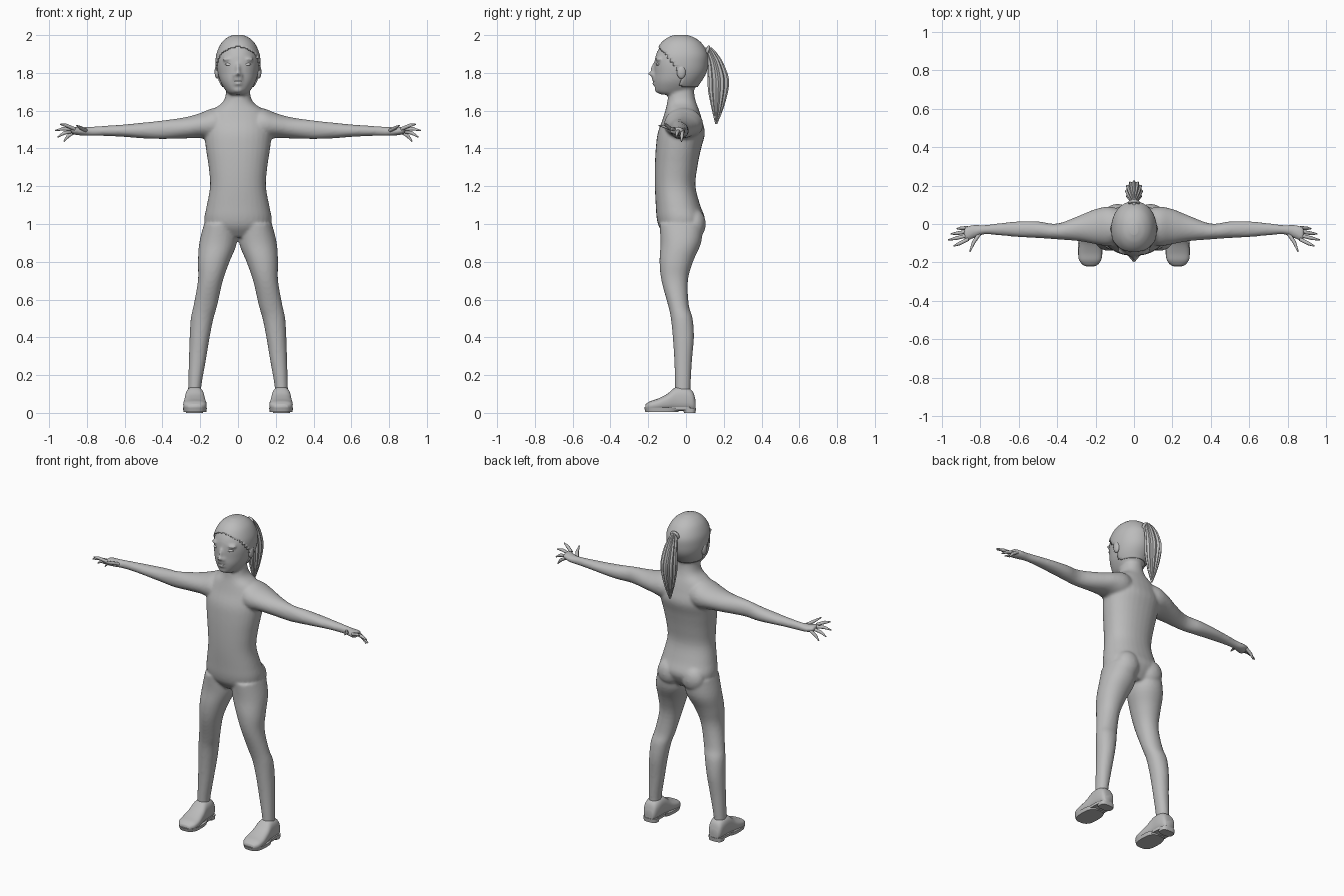
import bpy, bmesh, math
from mathutils import Vector

if "Cube" in bpy.data.objects:
    bpy.data.objects.remove(bpy.data.objects["Cube"])


def material(name, value):
    m = bpy.data.materials.new(name)
    m.diffuse_color = (value, value, value, 1)
    m.use_nodes = True
    m.node_tree.nodes["Principled BSDF"].inputs["Base Color"].default_value = m.diffuse_color
    return m


GREY = material("plain grey", 0.5)
PALE = material("pale eye grey", 0.85)


def finish(ob, mat=GREY, angle=60):
    ob.data.materials.clear()
    ob.data.materials.append(mat)
    bpy.ops.object.select_all(action='DESELECT')
    ob.select_set(True)
    bpy.context.view_layer.objects.active = ob
    bpy.ops.object.shade_smooth_by_angle(angle=math.radians(angle))
    return ob


def to_object(name, bm):
    bmesh.ops.recalc_face_normals(bm, faces=bm.faces)
    me = bpy.data.meshes.new(name)
    bm.to_mesh(me)
    bm.free()
    ob = bpy.data.objects.new(name, me)
    bpy.context.collection.objects.link(ob)
    return ob


def smooth_rows(rows, steps):
    """Catmull-Rom resampling of cross-section rows."""
    rows = [Vector(r) for r in rows]
    out = []
    for i in range(len(rows) - 1):
        a, b, c, d = rows[max(i - 1, 0)], rows[i], rows[i + 1], rows[min(i + 2, len(rows) - 1)]
        for k in range(steps):
            t = k / steps
            out.append(0.5 * (2 * b + (c - a) * t + (2 * a - 5 * b + 4 * c - d) * t * t
                              + (3 * b - a - 3 * c + d) * t ** 3))
    return out + [rows[-1]]


def loft(bm, axis, rows, sign=1, n=32, power=2.2, steps=4, ridges=0, depth=0):
    """Skin superellipse sections; a row is (position, u low, u high, v low, v high)."""
    rings = []
    for t, u0, u1, v0, v1 in smooth_rows(rows, steps):
        ring = []
        for i in range(n):
            a = 2 * math.pi * i / n
            c, s = math.cos(a), math.sin(a)
            f = 1 + depth * math.cos(ridges * a)
            u = (u0 + u1) / 2 + (u1 - u0) / 2 * f * math.copysign(abs(c) ** (2 / power), c)
            v = (v0 + v1) / 2 + (v1 - v0) / 2 * f * math.copysign(abs(s) ** (2 / power), s)
            x, y, z = {'x': (t, u, v), 'y': (u, t, v), 'z': (u, v, t)}[axis]
            ring.append(bm.verts.new((x * sign, y, z)))
        rings.append(ring)
    for r, q in zip(rings, rings[1:]):
        for i in range(n):
            bm.faces.new((r[i], r[(i + 1) % n], q[(i + 1) % n], q[i]))
    bm.faces.new(rings[0])
    bm.faces.new(rings[-1])


def ball(bm, loc, size):
    vs = bmesh.ops.create_uvsphere(bm, u_segments=20, v_segments=12, radius=1)['verts']
    for v in vs:
        v.co = Vector(loc) + Vector(v.co[i] * size[i] for i in range(3))


def tube(name, points, radius):
    """Rounded tapering finger along a few points."""
    cu = bpy.data.curves.new(name, 'CURVE')
    cu.dimensions = '3D'
    cu.bevel_depth = radius
    cu.bevel_resolution = 3
    cu.use_fill_caps = True
    sp = cu.splines.new('POLY')
    sp.points.add(len(points) - 1)
    for i, (p, co) in enumerate(zip(sp.points, points)):
        p.co = (*co, 1)
        p.radius = 0.35 if i == len(points) - 1 else 1
    ob = bpy.data.objects.new(name, cu)
    bpy.context.collection.objects.link(ob)
    bpy.ops.object.select_all(action='DESELECT')
    ob.select_set(True)
    bpy.context.view_layer.objects.active = ob
    bpy.ops.object.convert(target='MESH')
    return finish(bpy.context.object)


def sym(rows):
    return [(z, -w, w, f, b) for z, w, f, b in rows]


# Section tables
TORSO = sym([(.93, .10, -.10, .05), (.98, .165, -.14, .085), (1.03, .178, -.155, .10),
             (1.1, .165, -.16, .075), (1.2, .148, -.165, .05), (1.3, .155, -.165, .06),
             (1.4, .17, -.16, .08), (1.48, .178, -.15, .10), (1.55, .17, -.125, .085),
             (1.60, .14, -.11, .07), (1.64, .085, -.10, .055), (1.68, .066, -.095, .045),
             (1.74, .06, -.09, .04)])
HEAD = sym([(1.685, .04, -.13, -.02), (1.70, .06, -.157, .03), (1.75, .092, -.168, .07),
            (1.80, .107, -.168, .10), (1.85, .112, -.168, .11), (1.90, .107, -.158, .108),
            (1.95, .085, -.13, .08), (1.98, .055, -.095, .042), (1.995, .02, -.055, 0)])
LEG = [(1.0, .01, .18, -.14, .09), (.9, .006, .205, -.135, .08), (.8, .045, .212, -.14, .037),
       (.7, .08, .212, -.13, .01), (.57, .11, .235, -.095, .015), (.5, .13, .25, -.08, .035),
       (.4, .15, .256, -.07, .042), (.28, .17, .26, -.062, .032), (.14, .194, .264, -.058, .024),
       (.07, .194, .264, -.058, .024)]
ARM = [(.02, -.08, .06, 1.44, 1.60), (.12, -.115, .09, 1.44, 1.615), (.2, -.105, .078, 1.455, 1.587),
       (.28, -.09, .046, 1.453, 1.565), (.4, -.08, .002, 1.45, 1.548), (.5, -.073, .014, 1.453, 1.537),
       (.6, -.068, .014, 1.461, 1.527), (.7, -.059, .004, 1.466, 1.52), (.78, -.054, -.006, 1.466, 1.515),
       (.83, -.072, -.004, 1.468, 1.512), (.87, -.09, -.012, 1.474, 1.515), (.885, -.08, -.02, 1.485, 1.51)]

# Body, head and limbs fused into one smooth skin
bm = bmesh.new()
loft(bm, 'z', TORSO)
loft(bm, 'z', HEAD, power=2.1)
for s in (1, -1):
    loft(bm, 'z', LEG, s, power=2.1)
    loft(bm, 'x', ARM, s, power=2.0)
    ball(bm, (s * .085, .045, 1.0), (.075, .06, .08))       # buttock
    ball(bm, (s * .014, -.168, 1.787), (.013, .016, .011))  # nostril
    ball(bm, (s * .05, -.14, 1.872), (.035, .022, .01))     # brow
ball(bm, (0, -.165, 1.815), (.013, .022, .04))              # nose bridge
ball(bm, (0, -.18, 1.795), (.014, .022, .013))              # nose tip
ball(bm, (0, -.158, 1.765), (.032, .025, .009))             # upper lip
ball(bm, (0, -.156, 1.742), (.028, .025, .009))             # lower lip
ball(bm, (0, -.143, 1.712), (.03, .024, .02))               # chin
body = to_object("body", bm)
mod = body.modifiers.new("fuse", 'REMESH')
mod.mode = 'VOXEL'
mod.voxel_size = .008
mod = body.modifiers.new("soften", 'SMOOTH')
mod.factor = .5
mod.iterations = 6
bpy.context.view_layer.objects.active = body
for name in ("fuse", "soften"):
    bpy.ops.object.modifier_apply(modifier=name)
finish(body, angle=80)

# Hair cap: head shell cut along the hairline
bm = bmesh.new()
loft(bm, 'z', HEAD, n=48, power=2.1, steps=8)
bm.normal_update()


def below_hairline(p):
    return p.z < (1.80 + (-.03 - p.y) * 1.25 if p.y < -.03 else 1.73)


bmesh.ops.delete(bm, geom=[f for f in bm.faces if below_hairline(f.calc_center_median())], context='FACES')
hair = to_object("hair_cap", bm)
mod = hair.modifiers.new("thickness", 'SOLIDIFY')
mod.thickness = .007
mod.offset = 1
finish(hair)

# Ponytail with strand ridges, and its band
bm = bmesh.new()
loft(bm, 'z', [(1.935, -.012, .012, .10, .135), (1.90, -.024, .024, .105, .165),
               (1.85, -.036, .036, .115, .195), (1.77, -.043, .043, .118, .222),
               (1.70, -.04, .04, .122, .218), (1.61, -.025, .025, .138, .195),
               (1.53, -.004, .004, .155, .165)], n=72, power=2, ridges=12, depth=.09)
finish(to_object("ponytail", bm), angle=40)
bpy.ops.mesh.primitive_torus_add(location=(0, .112, 1.915), rotation=(math.radians(70), 0, 0),
                                 major_radius=.022, minor_radius=.009,
                                 major_segments=20, minor_segments=8)
bpy.context.object.name = "hair_band"
finish(bpy.context.object)

# Mouth opening
bm = bmesh.new()
ball(bm, (0, -.17, 1.754), (.022, .006, .004))
finish(to_object("teeth", bm), PALE)

FINGERS = {"index": ((.865, -.08, 1.503), (.91, -.102, 1.522), (.94, -.115, 1.528)),
           "middle": ((.87, -.06, 1.50), (.925, -.074, 1.504), (.968, -.083, 1.495)),
           "ring": ((.87, -.04, 1.493), (.92, -.048, 1.482), (.955, -.052, 1.46)),
           "little": ((.865, -.02, 1.488), (.90, -.022, 1.465), (.922, -.024, 1.437)),
           "thumb": ((.80, -.045, 1.492), (.835, -.095, 1.51), (.855, -.145, 1.522))}
for s, side in ((1, "left"), (-1, "right")):
    # Eye
    bm = bmesh.new()
    ball(bm, (s * .047, -.146, 1.845), (.021, .014, .008))
    finish(to_object(side + "_eye", bm), PALE)
    # Ear
    bm = bmesh.new()
    ball(bm, (s * .11, -.025, 1.805), (.014, .024, .036))
    finish(to_object(side + "_ear", bm))
    # Fingers
    for name, pts in FINGERS.items():
        tube(f"{side}_{name}_finger", [(s * x, y, z) for x, y, z in pts], .0095)
    # Shoe upper
    bm = bmesh.new()
    loft(bm, 'y', [(.05, .20, .258, .012, .07), (.035, .188, .272, .01, .115), (.0, .18, .278, .01, .135),
                   (-.055, .178, .28, .01, .135), (-.10, .172, .285, .012, .10), (-.15, .166, .29, .012, .075),
                   (-.19, .172, .285, .012, .062), (-.215, .195, .262, .014, .045)], s, power=2.6)
    finish(to_object(side + "_shoe", bm))
    # Sole, with a raised heel block
    bm = bmesh.new()
    sole = [(0, .185, .275, -.01, .05), (.025, .183, .277, -.02, .053)]
    loft(bm, 'z', sole, s, power=3, steps=1)
    loft(bm, 'z', [(.006, .168, .288, -.215, -.04), (.028, .164, .292, -.222, -.03)], s, power=2.8, steps=1)
    loft(bm, 'z', [(.014, .18, .28, -.12, .03), (.03, .18, .28, -.12, .03)], s, power=4, steps=1)
    finish(to_object(side + "_sole", bm), angle=40)
